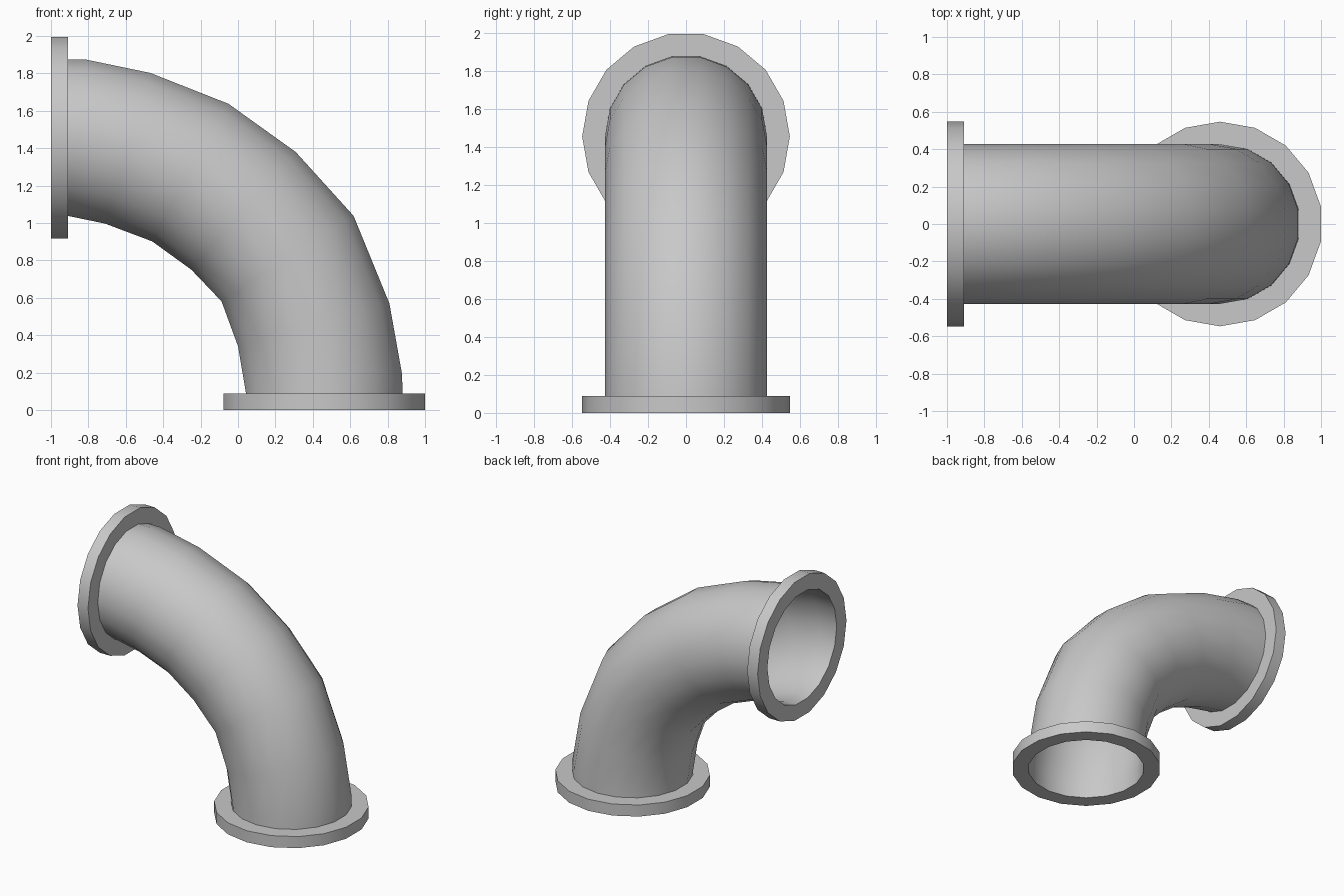
import bpy, bmesh, math
from mathutils import Vector

cube = bpy.data.objects.get("Cube")
if cube:
    bpy.data.objects.remove(cube, do_unlink=True)

SIDES = 18
PIPE_R, FLANGE_R = 0.427, 0.547
FLAT = math.cos(math.pi / SIDES)

grey = bpy.data.materials.new("pipe_grey")
grey.use_nodes = True
colour = (0.58, 0.58, 0.58, 1)
grey.diffuse_color = colour
grey.node_tree.nodes["Principled BSDF"].inputs["Base Color"].default_value = colour


def ring(bm, centre, axis, radius):
    """Ring of vertices spanned by a unit axis and the y axis."""
    verts = []
    for i in range(SIDES):
        a = 2 * math.pi * (i + 0.5) / SIDES
        offset = axis * math.cos(a) + Vector((0, math.sin(a), 0))
        verts.append(bm.verts.new(centre + offset * radius))
    return verts


def bridge(bm, a, b):
    for i in range(SIDES):
        j = (i + 1) % SIDES
        bm.faces.new((a[i], a[j], b[j], b[i]))


def finish(bm, name):
    mesh = bpy.data.meshes.new(name)
    bm.to_mesh(mesh)
    bm.free()
    mesh.materials.append(grey)
    obj = bpy.data.objects.new(name, mesh)
    bpy.context.collection.objects.link(obj)
    bpy.ops.object.select_all(action='DESELECT')
    obj.select_set(True)
    bpy.context.view_layer.objects.active = obj
    bpy.ops.object.shade_smooth_by_angle(angle=math.radians(40))


# Bent pipe: each section runs from the inside to the outside of the bend
sections = [
    ((0.04, 0.0), (0.88, 0.0)),
    ((0.04, 0.09), (0.88, 0.19)),
    ((0.0, 0.34), (0.81, 0.57)),
    ((-0.09, 0.58), (0.62, 1.04)),
    ((-0.25, 0.75), (0.31, 1.38)),
    ((-0.46, 0.90), (-0.05, 1.64)),
    ((-0.71, 1.0), (-0.47, 1.80)),
    ((-0.91, 1.037), (-0.81, 1.875)),
    ((-1.0, 1.037), (-1.0, 1.875)),
]
bm = bmesh.new()
rings = []
for (xi, zi), (xo, zo) in sections:
    inner, outer = Vector((xi, 0, zi)), Vector((xo, 0, zo))
    rings.append(ring(bm, (inner + outer) / 2, (outer - inner).normalized(), PIPE_R))
for a, b in zip(rings, rings[1:]):
    bridge(bm, a, b)
finish(bm, "bent_pipe")


# Flanges: open collars whose bore is the pipe wall
def flange(name, end, inward, axis):
    bm = bmesh.new()
    near, far = Vector(end), Vector(end) + Vector(inward) * 0.09
    axis = Vector(axis)
    loops = [ring(bm, near, axis, PIPE_R), ring(bm, near, axis, FLANGE_R),
             ring(bm, far, axis, FLANGE_R), ring(bm, far, axis, PIPE_R)]
    for a, b in zip(loops, loops[1:]):
        bridge(bm, a, b)
    finish(bm, name)


flange("base_flange", (0.46, 0, 0), (0, 0, 1), (1, 0, 0))
flange("right_flange", (-1, 0, 1.456), (1, 0, 0), (0, 0, 1))
